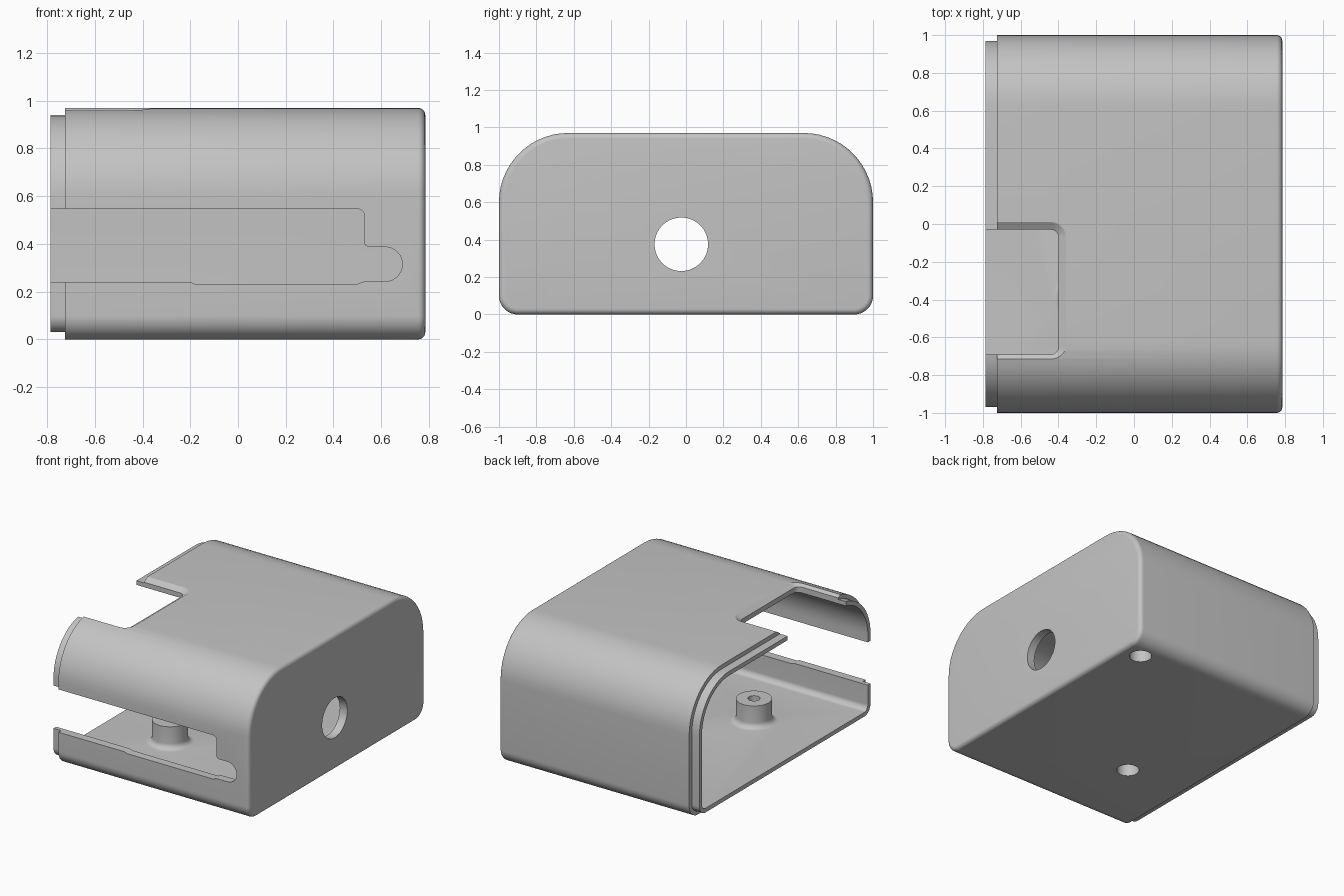
import bpy, bmesh, math
from mathutils import Vector

cube = bpy.data.objects.get("Cube")
if cube:
    bpy.data.objects.remove(cube, do_unlink=True)

grey = bpy.data.materials.new("plain_grey")
grey.use_nodes = True
COLOUR = (0.55, 0.55, 0.55, 1)
grey.diffuse_color = COLOUR
grey.node_tree.nodes["Principled BSDF"].inputs["Base Color"].default_value = COLOUR


def arc(cx, cy, r, start, end, steps):
    """Points on an arc, angles in degrees."""
    angles = [math.radians(start + (end - start) * i / steps) for i in range(steps + 1)]
    return [(cx + r * math.cos(a), cy + r * math.sin(a)) for a in angles]


def rounded_rect(u0, u1, v0, v1, r_low, r_high, inset=0, steps=14):
    """Rounded rectangle with its own radius for low and high corners."""
    lo, hi = r_low - inset, r_high - inset
    u0, u1, v0, v1 = u0 + inset, u1 - inset, v0 + inset, v1 - inset
    return (arc(u1 - hi, v1 - hi, hi, 0, 90, steps) + arc(u0 + hi, v1 - hi, hi, 90, 180, steps)
            + arc(u0 + lo, v0 + lo, lo, 180, 270, steps) + arc(u1 - lo, v0 + lo, lo, 270, 360, steps))


def loft(name, rings):
    """Closed solid through rings of 3D points with equal counts."""
    bm = bmesh.new()
    loops = [[bm.verts.new(p) for p in ring] for ring in rings]
    n = len(loops[0])
    for a, b in zip(loops, loops[1:]):
        for i in range(n):
            j = (i + 1) % n
            bm.faces.new((a[i], a[j], b[j], b[i]))
    bm.faces.new(loops[0][::-1])
    bm.faces.new(loops[-1])
    bmesh.ops.recalc_face_normals(bm, faces=bm.faces)
    mesh = bpy.data.meshes.new(name)
    bm.to_mesh(mesh)
    bm.free()
    mesh.materials.append(grey)
    obj = bpy.data.objects.new(name, mesh)
    bpy.context.collection.objects.link(obj)
    return obj


def lathe(name, profile, centre, axis="Z", steps=48):
    """Solid of revolution from (radius, height) pairs."""
    rings = []
    for r, h in profile:
        ring = [Vector((u, v, h)) for u, v in arc(0, 0, r, 0, 360, steps)[:-1]]
        if axis == "X":
            ring = [Vector((p.z, p.x, p.y)) for p in ring]
        rings.append([p + Vector(centre) for p in ring])
    return loft(name, rings)


def combine(target, tool, operation):
    """Apply a boolean and discard the tool."""
    tool.hide_render = True
    mod = target.modifiers.new(tool.name, 'BOOLEAN')
    mod.operation, mod.object, mod.solver = operation, tool, 'EXACT'
    bpy.context.view_layer.objects.active = target
    bpy.ops.object.modifier_apply(modifier=mod.name)
    bpy.data.objects.remove(tool, do_unlink=True)


# Hollow housing with stepped lip at the open end and a rounded closed end
WALL, STEP = 0.06, 0.03
stations = [(0.725, WALL), (-0.785, WALL), (-0.785, STEP), (-0.725, STEP), (-0.725, 0)]
stations += [(x, 1 - y) for x, y in arc(0.755, 1 - STEP, STEP, 90, 0, 6)]
housing = loft("housing", [
    [(x, y, z) for y, z in rounded_rect(-1, 1, 0, 0.97, 0.1, 0.37, inset)]
    for x, inset in stations])

# Screw bosses, the inner one with a flared foot
TOP = 0.22
flare = [(0.158 - u, 0.1 - v) for u, v in arc(0, 0, 0.04, 90, 0, 6)]
boss_spots = [(-0.27, -0.385, [(0.158, 0.03)] + flare), (0.64, 0.83, [(0.118, 0.03)])]
for x, y, foot in boss_spots:
    combine(housing, lathe("screw_boss", foot + [(0.118, TOP)], (x, y, 0)), 'UNION')
for x, y, foot in boss_spots:
    combine(housing, lathe("counterbore", [(0.074, -0.1), (0.074, 0.16)], (x, y, 0)), 'DIFFERENCE')
    combine(housing, lathe("screw_hole", [(0.04, 0.1), (0.04, 0.4)], (x, y, 0)), 'DIFFERENCE')

# Round cable hole in the closed end
combine(housing, lathe("cable_hole", [(0.143, 0.6), (0.143, 0.9)], (0, -0.025, 0.375), "X", 64), 'DIFFERENCE')

# Notch in the top with a bevelled rim
rim = [(0.04, 0.8), (0.04, 0.945), (0, 0.97), (0, 1.2)]
notch = loft("top_notch", [
    [(x, y, z) for x, y in rounded_rect(-1.2, -0.36, -0.73, 0.01, 0.08, 0.08, inset, 8)]
    for inset, z in rim])
combine(housing, notch, 'DIFFERENCE')

# Stepped slot in the front wall with a round end
slot = [(-1, 0.24), (-0.2, 0.24), (-0.18, 0.232), (0.5, 0.232), (0.53, 0.243)]
slot += arc(0.617, 0.315, 0.072, -90, 90, 16)
slot += arc(0.55, 0.407, 0.02, 270, 180, 4)
slot += arc(0.5, 0.517, 0.03, 0, 90, 6) + [(-1, 0.547)]
cutter = loft("front_slot", [[(x, y, z) for x, z in slot] for y in (-1.2, -0.85)])
combine(housing, cutter, 'DIFFERENCE')

# Smooth curves, sharp edges
bpy.ops.object.select_all(action='DESELECT')
housing.select_set(True)
bpy.context.view_layer.objects.active = housing
bpy.ops.object.shade_smooth_by_angle(angle=math.radians(30))
